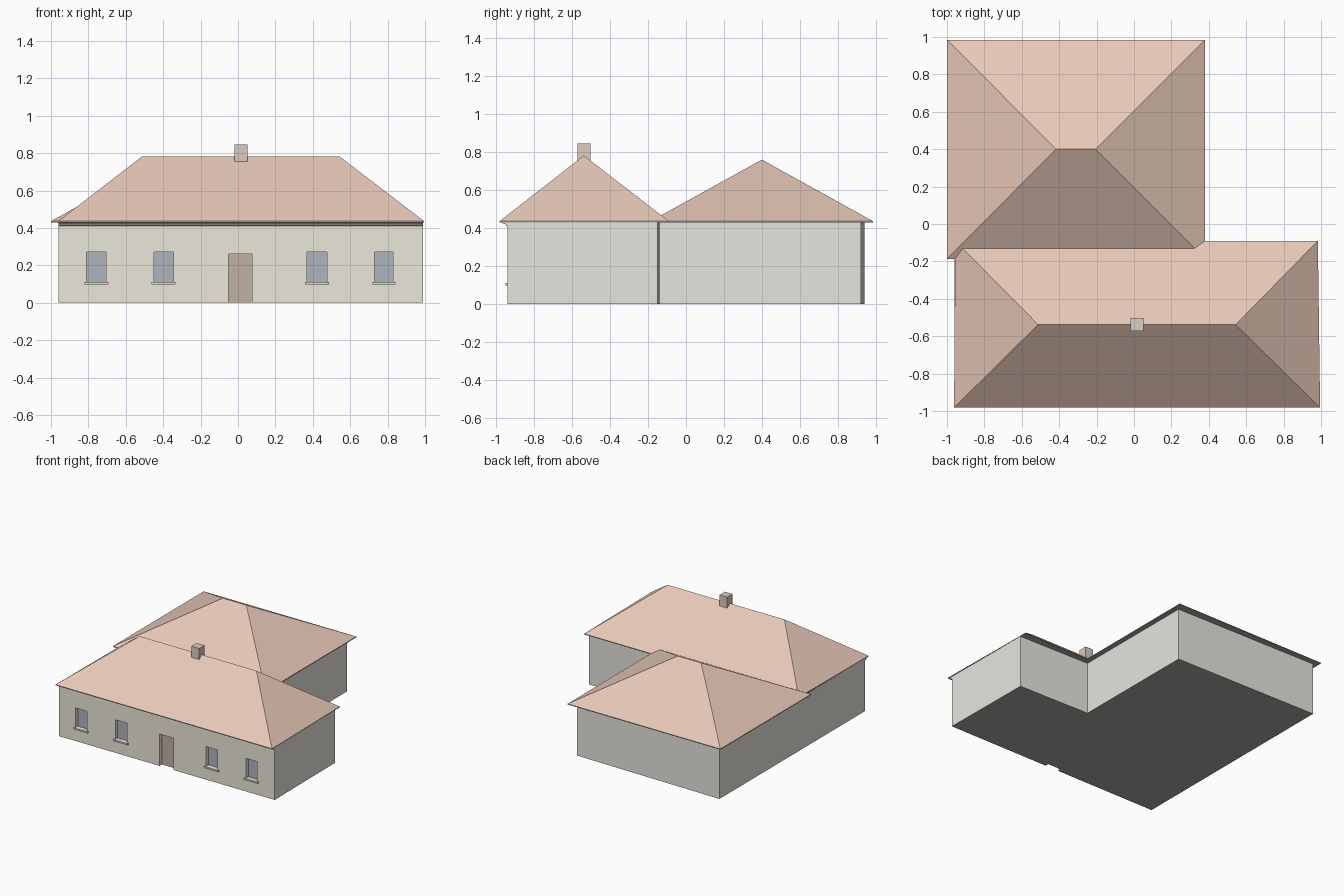
import bpy, bmesh
from mathutils import Vector

if "Cube" in bpy.data.objects:
    bpy.data.objects.remove(bpy.data.objects["Cube"])


def material(name, rgb):
    m = bpy.data.materials.new(name)
    m.diffuse_color = (*rgb, 1)
    m.use_nodes = True
    m.node_tree.nodes["Principled BSDF"].inputs["Base Color"].default_value = m.diffuse_color
    return m


ROOF = material("roof_tile", (0.80, 0.58, 0.48))
PLASTER = material("facade_plaster", (0.83, 0.80, 0.70))
GLASS = material("window_glass", (0.43, 0.46, 0.52))
WOOD = material("door_wood", (0.53, 0.44, 0.35))
WALL = material("side_wall", (0.80, 0.78, 0.74))
BRICK = material("chimney_brick", (0.70, 0.60, 0.54))
TRIM = material("trim", (0.72, 0.69, 0.61))
DARK = material("soffit", (0.42, 0.40, 0.38))


def add_object(name, bm, *mats):
    me = bpy.data.meshes.new(name)
    bm.to_mesh(me)
    bm.free()
    for m in mats:
        me.materials.append(m)
    ob = bpy.data.objects.new(name, me)
    bpy.context.collection.objects.link(ob)
    return ob


def box(name, lo, hi, mat):
    bm = bmesh.new()
    bmesh.ops.create_cube(bm, size=1)
    lo, hi = Vector(lo), Vector(hi)
    for v in bm.verts:
        v.co = (lo + hi) / 2 + v.co * (hi - lo)
    return add_object(name, bm, mat)


def hip_roof(name, corners, ridge, z, ridge_z, edge=0.006):
    """Closed hip roof; corners run front-left, front-right, back-right, back-left."""
    bm = bmesh.new()
    low = [bm.verts.new((x, y, z)) for x, y in corners]
    top = [bm.verts.new((x, y, z + edge)) for x, y in corners]
    l, r = [bm.verts.new((x, y, ridge_z)) for x, y in ridge]
    a, b, c, d = top
    for f in ((a, b, r, l), (b, c, r), (c, d, l, r), (d, a, l)):
        bm.faces.new(f)
    soffit = bm.faces.new(low[::-1])
    soffit.material_index = 1
    for i in range(4):
        j = (i + 1) % 4
        bm.faces.new((low[i], low[j], top[j], top[i])).material_index = 1
    return add_object(name, bm, ROOF, DARK)


FRONT, DEPTH, EAVE = -0.94, 0.03, 0.43
X0, X1 = -0.96, 0.99
DOOR = (-0.05, 0.075)
WINDOWS = [(-0.81, -0.705), (-0.45, -0.345), (0.37, 0.475), (0.73, 0.83)]
WIN_Z, DOOR_Z = (0.11, 0.27), 0.26

# Front facade: grid of panels, with openings pushed inward
xs = sorted([X0, X1, *DOOR, *[x for w in WINDOWS for x in w]])
zs = [0, WIN_Z[0], DOOR_Z, WIN_Z[1], EAVE]
bm = bmesh.new()
grid = [[bm.verts.new((x, FRONT, z)) for x in xs] for z in zs]
openings = {}
for i in range(len(xs) - 1):
    for k in range(len(zs) - 1):
        f = bm.faces.new((grid[k][i], grid[k][i + 1], grid[k + 1][i + 1], grid[k + 1][i]))
        span = (xs[i], xs[i + 1])
        if span == DOOR and zs[k + 1] <= DOOR_Z:
            openings.setdefault(span, []).append(f)
        elif span in WINDOWS and WIN_Z[0] <= zs[k] < WIN_Z[1]:
            openings.setdefault(span, []).append(f)
for span, faces in openings.items():
    geo = bmesh.ops.extrude_face_region(bm, geom=faces)["geom"]
    for g in geo:
        if isinstance(g, bmesh.types.BMVert):
            g.co.y += DEPTH
        elif isinstance(g, bmesh.types.BMFace):
            g.material_index = 2 if span == DOOR else 1
    bmesh.ops.delete(bm, geom=[f for f in faces if f.is_valid], context="FACES")
# the door recess is open at the ground
bmesh.ops.delete(bm, geom=[f for f in bm.faces if all(v.co.z < 1e-5 for v in f.verts)],
                 context="FACES")
# merge coplanar panels back into clean facade faces
bmesh.ops.dissolve_limit(bm, angle_limit=0.01, verts=bm.verts, edges=bm.edges,
                         delimit={"MATERIAL"})
add_object("front_facade", bm, PLASTER, GLASS, WOOD)

# Remaining walls of the L-shaped plan and the floor with the door notch
plan = [(X1, FRONT), (0.983, -0.15), (0.34, -0.137), (0.338, 0.922), (-0.96, 0.94), (X0, FRONT)]
notch = [(DOOR[0], FRONT), (DOOR[0], FRONT + DEPTH), (DOOR[1], FRONT + DEPTH), (DOOR[1], FRONT)]
bm = bmesh.new()
low = [bm.verts.new((x, y, 0)) for x, y in plan]
high = [bm.verts.new((x, y, EAVE)) for x, y in plan]
for i in range(len(plan) - 1):
    bm.faces.new((low[i], low[i + 1], high[i + 1], high[i]))
floor = bm.faces.new((low + [bm.verts.new((x, y, 0)) for x, y in notch])[::-1])
floor.material_index = 1
add_object("side_walls", bm, WALL, DARK)

# Window sills
for n, (a, b) in enumerate(WINDOWS):
    box(f"window_sill_{n + 1}", (a - 0.012, FRONT - 0.012, 0.097), (b + 0.012, FRONT + DEPTH, 0.11), TRIM)

# Stepped cornice under the front eave
profile = [(FRONT, 0.41), (-0.948, 0.412), (-0.952, 0.42), (-0.968, 0.425), (-0.972, EAVE), (FRONT, EAVE)]
bm = bmesh.new()
face = bm.faces.new([bm.verts.new((X0, y, z)) for y, z in profile])
geo = bmesh.ops.extrude_face_region(bm, geom=[face], use_keep_orig=True)["geom"]
bmesh.ops.translate(bm, vec=(X1 - X0, 0, 0), verts=[g for g in geo if isinstance(g, bmesh.types.BMVert)])
bmesh.ops.recalc_face_normals(bm, faces=bm.faces)
add_object("front_cornice", bm, TRIM)

# Roofs
hip_roof("front_roof", [(-0.962, -0.982), (0.995, -0.982), (0.983, -0.09), (-0.956, -0.09)],
         [(-0.513, -0.538), (0.543, -0.538)], EAVE, 0.782)
hip_roof("rear_roof", [(-1, -0.187), (0.38, -0.187), (0.38, 0.985), (-1, 0.985)],
         [(-0.417, 0.4), (-0.205, 0.4)], EAVE, 0.76)

# Chimney on the front ridge
box("chimney", (-0.02, -0.573, 0.752), (0.05, -0.503, 0.845), BRICK)
